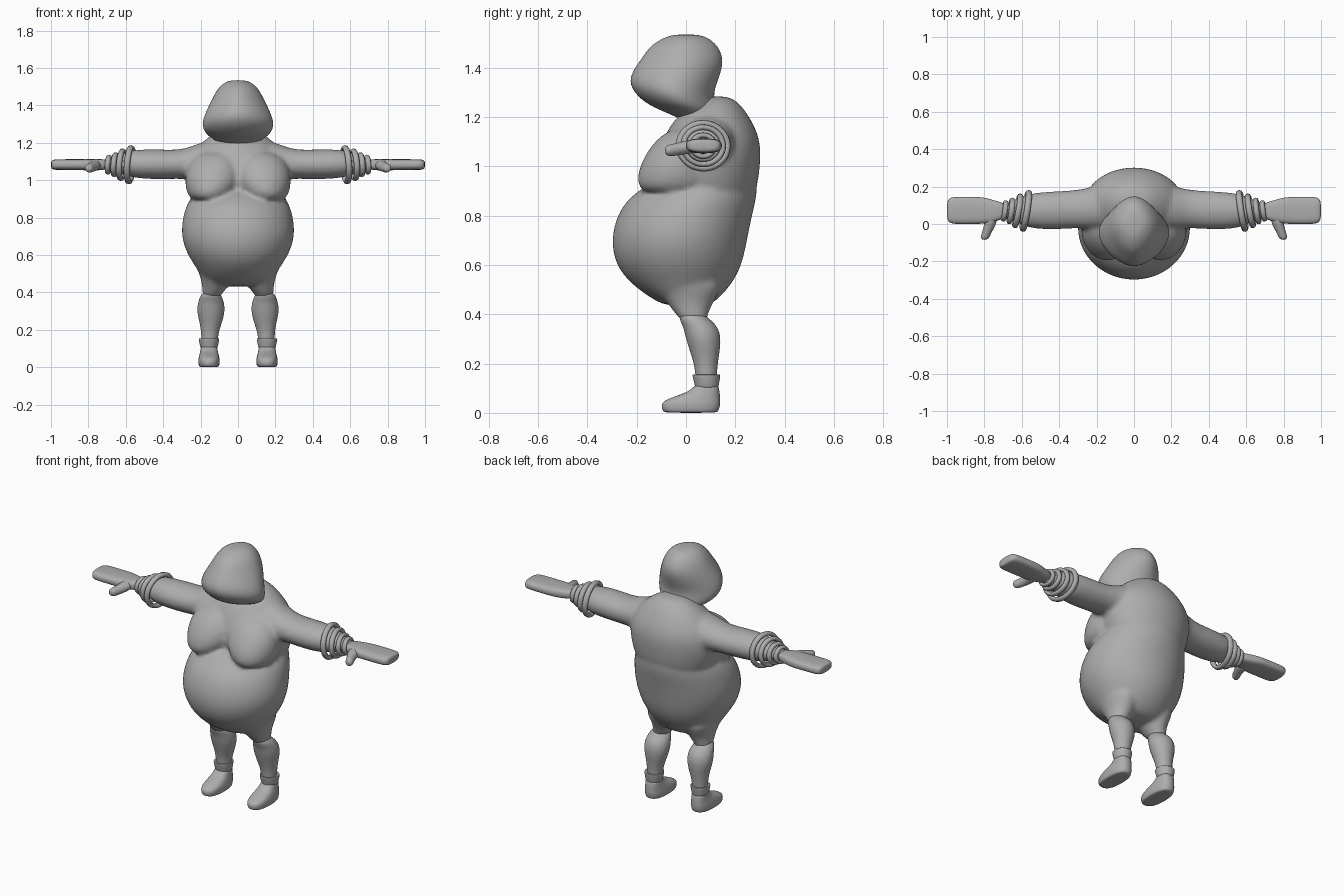
import bpy, bmesh, math
from mathutils import Matrix, Vector

grey = bpy.data.materials.new("plain grey")
grey.diffuse_color = (0.42, 0.42, 0.42, 1)
SEG = 16


def loft(bm, rows, axis="z", power=2.0, side=1):
    """Closed tube through rows of (position, u0, u1, v0, v1) bounds."""
    rings = []
    for t, u0, u1, v0, v1 in rows:
        ring = []
        for i in range(SEG):
            a = 2 * math.pi * i / SEG
            c, s = math.cos(a), math.sin(a)
            e = 2 / power
            u = (u0 + u1) / 2 + 0.513 * (u1 - u0) * math.copysign(abs(c) ** e, c)
            v = (v0 + v1) / 2 + 0.513 * (v1 - v0) * math.copysign(abs(s) ** e, s)
            co = (u, v, t) if axis == "z" else (t, u, v) if axis == "x" else (u, t, v)
            ring.append(bm.verts.new((co[0] * side, co[1], co[2])))
        rings.append(ring)
    for a, b in zip(rings, rings[1:]):
        for i in range(SEG):
            j = (i + 1) % SEG
            bm.faces.new((a[i], a[j], b[j], b[i]))
    bm.faces.new(rings[0])
    bm.faces.new(rings[-1])


def finish(name, bm, subsurf=2, mirror=False):
    bmesh.ops.recalc_face_normals(bm, faces=bm.faces[:])
    mesh = bpy.data.meshes.new(name)
    bm.to_mesh(mesh)
    bm.free()
    mesh.materials.append(grey)
    for p in mesh.polygons:
        p.use_smooth = True
    ob = bpy.data.objects.new(name, mesh)
    bpy.context.collection.objects.link(ob)
    if mirror:
        ob.modifiers.new("mirror", "MIRROR")
    if subsurf:
        m = ob.modifiers.new("subsurf", "SUBSURF")
        m.levels = m.render_levels = subsurf
    return ob


def part(name, rows, **kw):
    bm = bmesh.new()
    loft(bm, rows, **kw)
    return finish(name, bm, mirror=True)


# Body: torso, belly, chest, arms and thighs melted into one skin
bm = bmesh.new()
loft(bm, [(1.285, -.06, .06, .09, .17), (1.26, -.12, .12, .03, .215),
          (1.19, -.21, .21, -.05, .265), (1.10, -.27, .27, -.10, .305),
          (1.00, -.275, .275, -.13, .30), (.92, -.25, .25, -.11, .29),
          (.85, -.22, .22, -.05, .26)])
loft(bm, [(.97, -.19, .19, -.07, .27), (.93, -.235, .235, -.15, .29),
          (.87, -.275, .275, -.235, .285), (.80, -.295, .295, -.28, .267),
          (.70, -.305, .305, -.305, .247), (.60, -.27, .27, -.285, .227),
          (.53, -.22, .22, -.23, .19), (.47, -.19, .19, -.15, .14),
          (.43, -.13, .13, -.08, .09)])
for s in (1, -1):
    # chest fold
    loft(bm, [(1.16, .02, .20, -.06, .10), (1.09, -.02, .27, -.14, .12),
              (1.00, -.02, .285, -.19, .12), (.93, .02, .275, -.20, .12),
              (.885, .08, .24, -.17, .08)], side=s)
    # arm
    loft(bm, [(.12, -.03, .22, 1.00, 1.22), (.22, -.03, .20, 1.00, 1.195),
              (.30, -.02, .18, 1.01, 1.16), (.42, -.03, .175, 1.005, 1.165),
              (.55, -.025, .165, 1.01, 1.165), (.61, .0, .145, 1.03, 1.145),
              (.67, .025, .115, 1.045, 1.125), (.72, .03, .11, 1.055, 1.11)],
         axis="x", side=s)
    # thigh
    loft(bm, [(.56, .05, .23, -.16, .16), (.48, .045, .20, -.10, .13),
              (.43, .05, .19, -.065, .10), (.385, .095, .19, -.03, .085),
              (.36, .10, .185, .0, .08)], side=s)
body = finish("body", bm, subsurf=2)
m = body.modifiers.new("melt", "REMESH")
m.mode = "VOXEL"
m.voxel_size = 0.012
m.use_smooth_shade = True
m = body.modifiers.new("soften", "SMOOTH")
m.factor, m.iterations = 0.5, 6

# Head: broad jaw, narrow crown, pointed face
bm = bmesh.new()
loft(bm, [(1.17, -.08, .08, .02, .15), (1.215, -.12, .12, -.07, .13),
          (1.245, -.175, .175, -.15, .12), (1.30, -.195, .195, -.215, .11),
          (1.36, -.175, .175, -.235, .135), (1.43, -.14, .14, -.185, .155),
          (1.49, -.11, .11, -.145, .13), (1.525, -.07, .07, -.085, .085),
          (1.535, -.03, .03, -.04, .04)], power=1.75)
finish("head", bm)

# Lower legs
part("lower_leg", [(.41, .11, .175, -.02, .06), (.385, .09, .20, -.03, .09),
                   (.35, .075, .213, -.01, .13), (.30, .07, .22, .0, .142),
                   (.24, .085, .205, .02, .135), (.18, .108, .195, .038, .125),
                   (.10, .108, .195, .04, .125)])

# Ankle cuffs flaring upward
part("ankle_cuff", [(.09, .115, .195, .04, .13), (.11, .107, .203, .037, .132),
                    (.152, .10, .21, .025, .14), (.157, .102, .208, .028, .138),
                    (.15, .12, .19, .045, .12)])

# Feet
part("foot", [(.0, .11, .20, -.08, .12), (.006, .10, .21, -.095, .132),
              (.035, .097, .213, -.10, .138), (.052, .10, .21, -.085, .138),
              (.072, .105, .205, -.03, .137), (.09, .11, .20, .02, .135),
              (.12, .112, .198, .04, .13)], power=2.5)

# Flat mitten hands and thumbs
part("hand", [(.68, .035, .11, 1.06, 1.11), (.75, .01, .125, 1.052, 1.113),
              (.80, .002, .143, 1.053, 1.113), (.88, .0, .145, 1.055, 1.112),
              (.96, .0, .145, 1.055, 1.112), (.99, .008, .138, 1.057, 1.11),
              (1.0, .03, .115, 1.065, 1.102)], axis="x", power=3)
part("thumb", [(.05, .73, .80, 1.055, 1.11), (.0, .735, .80, 1.05, 1.105),
               (-.04, .76, .81, 1.043, 1.093), (-.07, .772, .822, 1.04, 1.088),
               (-.085, .785, .812, 1.05, 1.08)], axis="y")

# Stacked bracelets, each a slightly tilted ring
bm = bmesh.new()
for x, r, thick, tilt in ((.578, .092, .017, 9), (.622, .075, .016, 10),
                          (.658, .055, .015, 8), (.692, .043, .014, 8)):
    place = Matrix.Translation((x, .07, 1.083)) @ Matrix.Rotation(math.radians(tilt), 4, "Z") \
        @ Matrix.Rotation(math.radians(-4), 4, "Y")
    n, k = 28, 8
    grid = []
    for i in range(n):
        a = 2 * math.pi * i / n
        row = []
        for j in range(k):
            b = 2 * math.pi * j / k
            d = r + .75 * thick * math.cos(b)
            row.append(bm.verts.new(place @ Vector((thick * math.sin(b), 1.08 * d * math.cos(a), d * math.sin(a)))))
        grid.append(row)
    for i in range(n):
        for j in range(k):
            p, q = grid[i], grid[(i + 1) % n]
            bm.faces.new((p[j], q[j], q[(j + 1) % k], p[(j + 1) % k]))
finish("bracelets", bm, subsurf=0, mirror=True)
